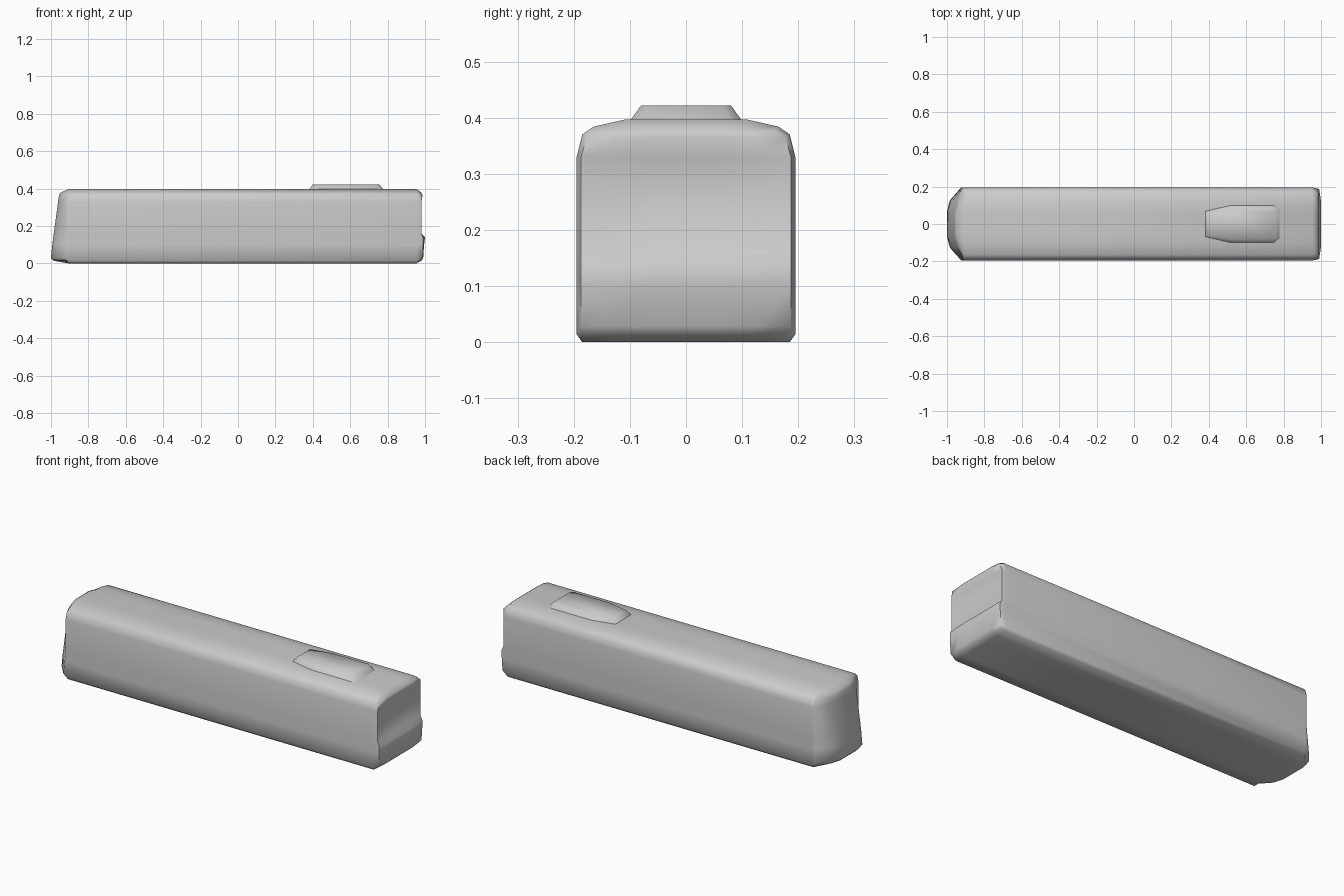
import bpy, bmesh, math

if "Cube" in bpy.data.objects:
    bpy.data.objects.remove(bpy.data.objects["Cube"])


def finish(bm, name, angle):
    bmesh.ops.recalc_face_normals(bm, faces=bm.faces[:])
    mesh = bpy.data.meshes.new(name)
    bm.to_mesh(mesh)
    bm.free()
    obj = bpy.data.objects.new(name, mesh)
    bpy.context.collection.objects.link(obj)
    bpy.context.view_layer.objects.active = obj
    obj.select_set(True)
    bpy.ops.object.shade_smooth_by_angle(angle=math.radians(angle))
    obj.select_set(False)
    return obj


# Per row: height, half width, cap height, nose x, rear x at centre, rear x at side
rows = [
    (0.000, 0.185, 0.014, -0.985, 0.980, 0.970),
    (0.014, 0.195, 0.028, -1.000, 0.990, 0.985),
    (0.100, 0.195, 0.100, -0.993, 0.995, 0.990),
    (0.140, 0.195, 0.140, -0.988, 1.000, 0.990),
    (0.160, 0.195, 0.160, -0.985, 0.975, 0.980),
    (0.330, 0.195, 0.330, -0.962, 0.975, 0.980),
    (0.370, 0.185, 0.365, -0.957, 0.987, 0.985),
    (0.397, 0.165, 0.385, -0.950, 0.980, 0.975),
]
cols = [-1, -0.65, -0.35, 0.35, 0.65, 1]
NR, NC = len(rows), len(cols)

# Boundary of the row/column grid, walked once around
border = ([(0, j) for j in range(NC)] + [(i, NC - 1) for i in range(1, NR)]
          + [(NR - 1, j) for j in range(NC - 2, -1, -1)]
          + [(i, 0) for i in range(NR - 2, 0, -1)])


def section(i, j):
    z, w = rows[i][:2]
    if i == NR - 1 and abs(cols[j]) == 1:
        z = 0.384
    return cols[j] * w, z


# Body: straight shell closed by a curved nose and a recessed tail
bm = bmesh.new()


def cap(rear):
    grid = {}
    for i, (z, w, cz, nose, mid, side) in enumerate(rows):
        for j, c in enumerate(cols):
            a = abs(c)
            if rear:
                x = side if a == 1 else mid
                y = c * (w - 0.008)
            else:
                x = nose + (0.0 if a < 0.5 else 0.016 if a < 0.9 else 0.075)
                x = min(x, -0.912)
                y = c * w
            if i == NR - 1 and a == 1:
                cz = 0.378
            grid[i, j] = bm.verts.new((x, y, cz))
    for i in range(NR - 1):
        for j in range(NC - 1):
            bm.faces.new((grid[i, j], grid[i, j + 1],
                          grid[i + 1, j + 1], grid[i + 1, j]))
    return [grid[k] for k in border]


def ring(x):
    return [bm.verts.new((x, *section(*k))) for k in border]


loops = [cap(False), ring(-0.905), ring(0.955), cap(True)]
for a, b in zip(loops, loops[1:]):
    for k in range(len(a)):
        n = (k + 1) % len(a)
        bm.faces.new((a[k], a[n], b[n], b[k]))
finish(bm, "bus_body", 62)

# Roof unit: tapered low box
bm = bmesh.new()


def outline(half, z):
    pts = half + [(x, -y) for x, y in reversed(half)]
    return [bm.verts.new((x, y, z)) for x, y in pts]


low = outline([(0.38, 0.07), (0.51, 0.10), (0.75, 0.10), (0.78, 0.08)], 0.394)
top = outline([(0.40, 0.055), (0.52, 0.08), (0.735, 0.08), (0.755, 0.065)], 0.422)
for k in range(len(low)):
    n = (k + 1) % len(low)
    bm.faces.new((low[k], low[n], top[n], top[k]))
bm.faces.new(top)
bm.faces.new(low[::-1])
finish(bm, "roof_unit", 62)
